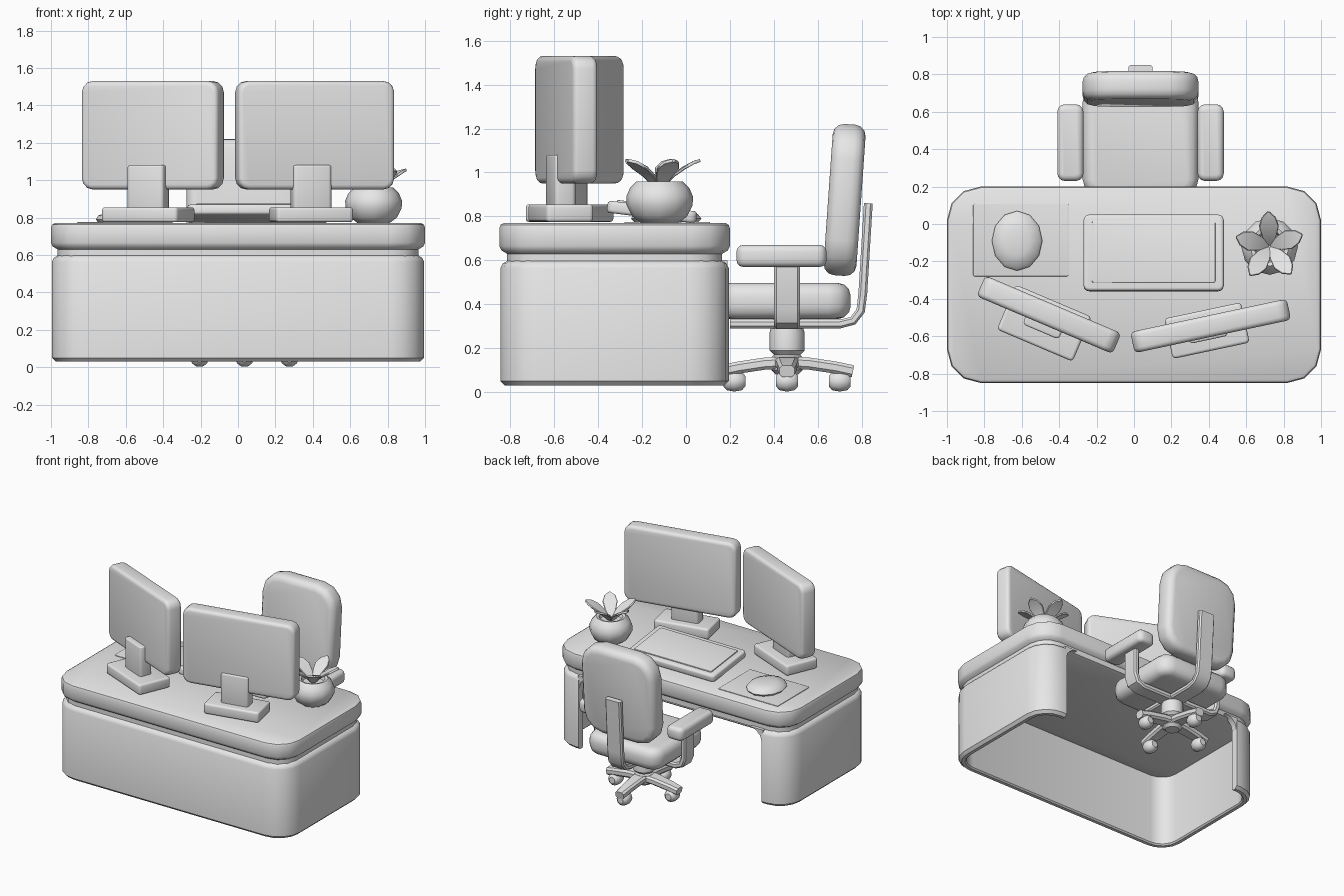
import bpy, bmesh
from math import sin, cos, pi, radians
from mathutils import Vector, Matrix, Euler

if "Cube" in bpy.data.objects:
    bpy.data.objects.remove(bpy.data.objects["Cube"])

grey = bpy.data.materials.new("plain_grey")
grey.use_nodes = True
grey.diffuse_color = (0.8, 0.8, 0.8, 1)
grey.node_tree.nodes["Principled BSDF"].inputs["Base Color"].default_value = (0.8, 0.8, 0.8, 1)
parts = []


def loft(name, rings, loc=(0, 0, 0), rot=(0, 0, 0)):
    """Skin closed rings of points and cap both ends."""
    bm = bmesh.new()
    loops = [[bm.verts.new(p) for p in ring] for ring in rings]
    n = len(loops[0])
    for a, b in zip(loops, loops[1:]):
        for i in range(n):
            j = (i + 1) % n
            bm.faces.new((a[i], a[j], b[j], b[i]))
    bm.faces.new(loops[0][::-1])
    bm.faces.new(loops[-1])
    bmesh.ops.recalc_face_normals(bm, faces=bm.faces)
    turn = Euler([radians(a) for a in rot]).to_matrix().to_4x4()
    bm.transform(Matrix.Translation(loc) @ turn)
    mesh = bpy.data.meshes.new(name)
    bm.to_mesh(mesh)
    bm.free()
    mesh.materials.append(grey)
    obj = bpy.data.objects.new(name, mesh)
    bpy.context.collection.objects.link(obj)
    parts.append(obj)
    return obj


def outline(w, d, r, inset=0, seg=3):
    """Rounded rectangle, counter-clockwise from the +x +y corner."""
    pts = []
    rad = max(r - inset, 0.004)
    for k, (sx, sy) in enumerate(((1, 1), (-1, 1), (-1, -1), (1, -1))):
        cx, cy = sx * (w / 2 - inset - rad), sy * (d / 2 - inset - rad)
        for i in range(seg + 1):
            a = pi / 2 * (k + i / seg)
            pts.append((cx + rad * cos(a), cy + rad * sin(a)))
    return pts


def slab(name, size, r, edge, loc, rot=(0, 0, 0)):
    """Rounded plate with softened top and bottom edges."""
    w, d, h = size
    steps = [edge * (1 - cos(pi / 6 * i)) for i in range(4)]
    insets = [edge - edge * sin(pi / 6 * i) for i in range(4)]
    prof = [(ins, -h / 2 + s) for ins, s in zip(insets, steps)]
    prof += [(ins, -z) for ins, z in reversed(prof)]
    return loft(name, [[(x, y, z) for x, y in outline(w, d, r, ins)] for ins, z in prof], loc, rot)


def lathe(name, prof, loc, n=12, rot=(0, 0, 0)):
    return loft(name, [[(r * cos(2 * pi * i / n), r * sin(2 * pi * i / n), z) for i in range(n)]
                       for r, z in prof], loc, rot)


def bar(name, path, side, widths, thick, loc=(0, 0, 0), rot=(0, 0, 0)):
    """Sweep a chamfered strip along a flat path; side is its width direction."""
    path, side = [Vector(p) for p in path], Vector(side)
    rings = []
    for i, p in enumerate(path):
        before = (p - path[i - 1]).normalized() if i else Vector()
        after = (path[i + 1] - p).normalized() if i + 1 < len(path) else Vector()
        up = side.cross((before + after).normalized())
        w, t = widths[i] / 2, thick / 2
        c = min(w, t) * 0.5
        rings.append([p + side * a + up * b for a, b in
                      ((w, t - c), (w - c, t), (c - w, t), (-w, t - c),
                       (-w, c - t), (c - w, -t), (w - c, -t), (w, c - t))])
    return loft(name, rings, loc, rot)


# Desk top with a recessed neck beneath it
DESK_Y = -0.325
top_profile = [(0.06, 0.58), (0.035, 0.59), (0.035, 0.63), (0.01, 0.645), (0, 0.665),
               (0, 0.745), (0.006, 0.762), (0.02, 0.77)]
loft("desk_top", [[(x, y, z) for x, y in outline(2, 1.05, 0.18, ins)] for ins, z in top_profile],
     (0, DESK_Y, 0))

# Desk body: a wall wrapped round the front and sides, open behind and below
wall_profile = [(0.02, 0.03), (0, 0.05), (0, 0.565), (0.01, 0.585), (0.035, 0.6),
                (0.055, 0.6), (0.055, 0.04), (0.045, 0.03)]
OPENING = 0.78
lines = []
for ins, z in wall_profile:
    pts = outline(1.99, 1.04, 0.18, ins, 4)
    pts = pts[5:] + pts[:5]
    pts = [(-OPENING, pts[0][1])] + pts + [(OPENING, pts[-1][1])]
    lines.append([(x, y, z) for x, y in pts])
loft("desk_body", list(zip(*lines)), (0, DESK_Y, 0))

# Curved brackets in the top corners of the rear opening
for s, label in ((1, "left"), (-1, "right")):
    arc = [(OPENING - 0.1 + 0.1 * sin(a), 0.5 + 0.1 * cos(a)) for a in (0, pi / 6, pi / 3, pi / 2)]
    shape = [(OPENING + 0.01, 0.6)] + arc
    loft(label + "_opening_bracket", [[(s * x, y, z) for x, z in shape] for y in (0.145, 0.19)])

# Monitors, each with a foot and a neck
for label, spin, panel, foot, mid, foot_mid in (
        ("right", -23, (0.79, 0.58, 0.12), (0.44, 0.26, 0.08), (-0.455, -0.485), (-0.48, -0.53)),
        ("left", 12, (0.855, 0.58, 0.115), (0.42, 0.22, 0.08), (0.41, -0.545), (0.39, -0.57))):
    slab(label + "_monitor", panel, 0.06, 0.025, (*mid, 1.24), (90, 0, spin))
    slab(label + "_monitor_foot", foot, 0.02, 0.015, (*foot_mid, 0.815), (0, 0, spin))
    slab(label + "_monitor_neck", (0.21, 0.1, 0.26), 0.02, 0.01, (*foot_mid, 0.95), (0, 0, spin))

# Keyboard sloping down to the user, with a raised key panel
slab("keyboard", (0.75, 0.41, 0.055), 0.03, 0.015, (0.105, -0.155, 0.82), (-7, 0, 0))
slab("key_panel", (0.66, 0.33, 0.016), 0.01, 0.004, (0.105, -0.15, 0.847), (-7, 0, 0))

# Mouse on its mat
slab("mouse_mat", (0.51, 0.39, 0.006), 0.01, 0.002, (-0.605, -0.085, 0.772))
mouse = lathe("mouse", [(0.9, 0), (1, 0.3), (0.9, 0.65), (0.5, 0.95), (0.15, 1)], (0, 0, 0))
mouse.data.transform(Matrix.Translation((-0.625, -0.09, 0.772)) @ Matrix.Diagonal((0.135, 0.16, 0.06, 1)))

# Plant pot and leaves
POT = Vector((0.725, -0.12, 0))
lathe("plant_pot", [(0.085, 0.77), (0.125, 0.8), (0.15, 0.85), (0.152, 0.89), (0.135, 0.93),
                    (0.105, 0.96), (0.085, 0.955), (0.075, 0.93)], POT)
for i in range(5):
    bar("leaf", [(0.01, 0, 0.93), (0.06, 0, 0.985), (0.11, 0, 1.02), (0.155, 0, 1.045), (0.185, 0, 1.055)],
        (0, 1, 0), (0.03, 0.08, 0.105, 0.075, 0.012), 0.014, POT, (0, 0, 20 + 72 * i))

# Chair cushions
CX, CY = 0.035, 0.46
slab("chair_seat", (0.62, 0.61, 0.165), 0.1, 0.06, (CX, 0.445, 0.415))
slab("chair_backrest", (0.62, 0.69, 0.15), 0.16, 0.05, (CX, 0.722, 0.875), (86, 0, 0))

# Strip running under the seat and up behind the backrest
bar("backrest_support", [(CX, 0.2, 0.31), (CX, 0.7, 0.31), (CX, 0.76, 0.325), (CX, 0.795, 0.37),
                         (CX, 0.805, 0.45), (CX, 0.83, 0.86)], (1, 0, 0), [0.13] * 6, 0.04)

# Armrests
for s, label in ((1, "left"), (-1, "right")):
    slab(label + "_armrest", (0.14, 0.41, 0.1), 0.04, 0.03, (CX + s * 0.375, 0.435, 0.62))
    bar(label + "_armrest_bracket", [(CX, CY, 0.31), (CX + s * 0.3, CY, 0.31), (CX + s * 0.35, CY, 0.33),
                                     (CX + s * 0.37, CY, 0.38), (CX + s * 0.37, CY, 0.6)],
        (0, 1, 0), [0.12] * 5, 0.045)

# Column and four-legged base on casters
lathe("chair_column", [(0.05, 0.08), (0.07, 0.1), (0.07, 0.16), (0.06, 0.17), (0.08, 0.19),
                       (0.08, 0.27), (0.06, 0.34)], (CX, CY, 0))
for i in range(4):
    a = i * pi / 2
    bar("base_leg", [(0, 0, 0.135), (0.1, 0, 0.13), (0.22, 0, 0.112), (0.3, 0, 0.095)],
        (0, 1, 0), (0.11, 0.1, 0.085, 0.07), 0.055, (CX, CY, 0), (0, 0, 90 * i))
    lathe("caster", [(0.025, -0.05), (0.043, -0.035), (0.05, 0), (0.043, 0.035), (0.025, 0.05)],
          (CX + 0.24 * cos(a), CY + 0.24 * sin(a), 0.05), 10, (90, 0, 0))

# Soft shading with crisp edges kept
bpy.ops.object.select_all(action="DESELECT")
for obj in parts:
    obj.select_set(True)
bpy.context.view_layer.objects.active = parts[0]
bpy.ops.object.shade_smooth_by_angle(angle=radians(40))
